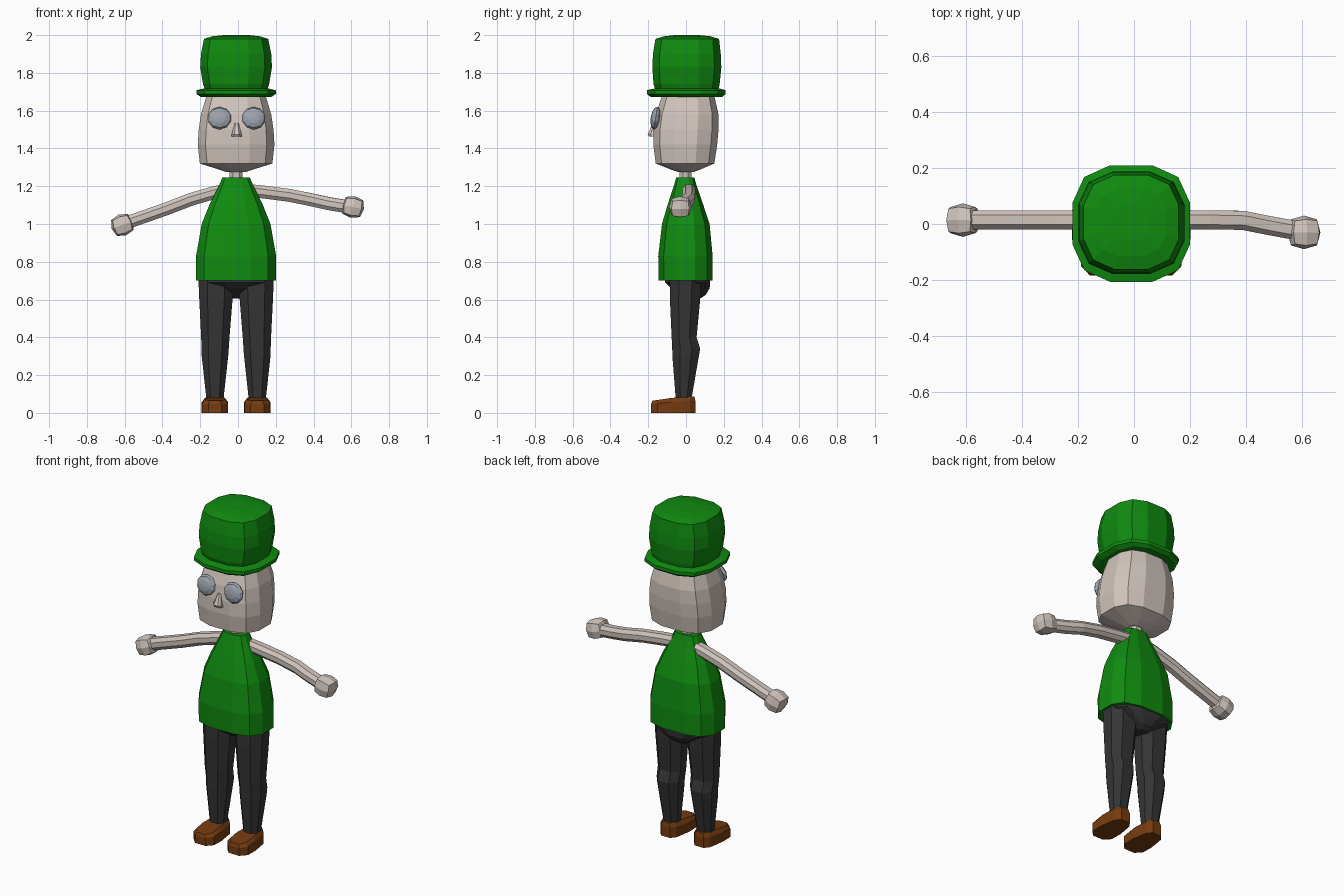
import bpy, bmesh
from mathutils import Vector, Matrix

if "Cube" in bpy.data.objects:
    bpy.data.objects.remove(bpy.data.objects["Cube"])


def material(name, rgb):
    m = bpy.data.materials.new(name)
    m.diffuse_color = (*rgb, 1)
    m.use_nodes = True
    m.node_tree.nodes["Principled BSDF"].inputs["Base Color"].default_value = m.diffuse_color
    return m


GREEN = material("green cloth", (0.005, 0.26, 0.005))
SKIN = material("pale skin", (0.64, 0.56, 0.51))
GREY = material("grey eye", (0.34, 0.37, 0.42))
DARK = material("charcoal", (0.035, 0.035, 0.036))
BROWN = material("brown leather", (0.18, 0.045, 0.005))
CX = -0.01  # body centre line

# Unit cross-sections: soft square with 12 sides, and octagon
SOFT = [(1, -.36), (1, .36), (.8, .8), (.36, 1), (-.36, 1), (-.8, .8),
        (-1, .36), (-1, -.36), (-.8, -.8), (-.36, -1), (.36, -1), (.8, -.8)]
OCT = [(1, -.42), (1, .42), (.5, 1), (-.5, 1), (-1, .42), (-1, -.42), (-.5, -1), (.5, -1)]


def finish(bm, name, mat):
    bmesh.ops.recalc_face_normals(bm, faces=bm.faces)
    me = bpy.data.meshes.new(name)
    bm.to_mesh(me)
    bm.free()
    me.materials.append(mat)
    ob = bpy.data.objects.new(name, me)
    bpy.context.collection.objects.link(ob)
    return ob


def skin_rings(rings, name, mat):
    """Bridge point rings and cap both ends."""
    bm = bmesh.new()
    loops = [[bm.verts.new(p) for p in r] for r in rings]
    for a, b in zip(loops, loops[1:]):
        for i in range(len(a)):
            j = (i + 1) % len(a)
            bm.faces.new((a[i], a[j], b[j], b[i]))
    bm.faces.new(loops[0])
    bm.faces.new(loops[-1])
    return finish(bm, name, mat)


def loft(name, mat, levels, section=SOFT, cx=CX):
    """Each level is (z, half width, y front, y back)."""
    rings = []
    for z, hx, y0, y1 in levels:
        rings.append([(cx + u * hx, (y0 + y1) / 2 + v * (y1 - y0) / 2, z) for u, v in section])
    return skin_rings(rings, name, mat)


def tube(name, mat, path, r):
    pts = [Vector(p) for p in path]
    rings = []
    for i, p in enumerate(pts):
        d = (pts[min(i + 1, len(pts) - 1)] - pts[max(i - 1, 0)]).normalized()
        side = d.cross(Vector((0, 0, 1))).normalized()
        up = side.cross(d)
        rings.append([p + side * u * r + up * v * r for u, v in OCT])
    return skin_rings(rings, name, mat)


def rounded_cube(name, mat, centre, half, tilt):
    """Cube cut once each way and pulled towards a ball."""
    bm = bmesh.new()
    bmesh.ops.create_cube(bm, size=2)
    bmesh.ops.subdivide_edges(bm, edges=bm.edges[:], cuts=1, use_grid_fill=True)
    for v in bm.verts:
        v.co = v.co.lerp(v.co.normalized(), 0.75) * half
    bm.transform(Matrix.Translation(centre) @ Matrix.Rotation(tilt, 4, 'Y'))
    return finish(bm, name, mat)


# Hat: brim and bulging crown
loft("hat_brim", GREEN, [(1.672, .185, -.185, .19), (1.688, .21, -.207, .21),
                         (1.708, .21, -.207, .21), (1.718, .17, -.165, .175)])
loft("hat_crown", GREEN, [(1.705, .163, -.16, .17), (1.74, .175, -.172, .178),
                          (1.83, .19, -.178, .187), (1.90, .186, -.175, .184),
                          (1.98, .17, -.162, .175), (1.994, .125, -.115, .128),
                          (2.0, .065, -.06, .07)])

# Head and neck
loft("head", SKIN, [(1.275, .05, -.04, .04), (1.29, .095, -.085, .08), (1.32, .192, -.16, .15),
                    (1.42, .203, -.173, .165), (1.50, .198, -.172, .172), (1.58, .186, -.16, .172),
                    (1.70, .15, -.12, .145)])
loft("neck", SKIN, [(1.21, .035, -.035, .03), (1.29, .035, -.035, .03)], OCT)

# Eyes: flattened balls
for x, name in ((-.097, "left_eye"), (.083, "right_eye")):
    bm = bmesh.new()
    bmesh.ops.create_uvsphere(bm, u_segments=10, v_segments=6, radius=1)
    bm.transform(Matrix.Translation((x, -.161, 1.56)) @ Matrix.Rotation(-.15, 4, 'X')
                 @ Matrix.Diagonal((.063, .026, .061, 1)) @ Matrix.Rotation(1.5708, 4, 'X'))
    finish(bm, name, GREY)

# Nose: small wedge
loft("nose", SKIN, [(1.462, .028, -.195, -.15), (1.475, .026, -.203, -.15),
                    (1.535, .010, -.175, -.145)], OCT, -.007)

# Shirt
loft("shirt", GREEN, [(.70, .212, -.145, .14), (.83, .212, -.147, .141), (1.0, .182, -.127, .125),
                      (1.10, .142, -.098, .092), (1.21, .088, -.062, .054),
                      (1.246, .073, -.052, .044)])

# Trousers: hips and two tapering legs
loft("hips", DARK, [(.605, .035, .0, .075), (.625, .065, -.03, .105), (.66, .125, -.08, .125),
                    (.69, .185, -.11, .128), (.72, .19, -.11, .128)])
for s, side in ((-1, "left"), (1, "right")):
    rings = []
    for z, off, hx, y0, y1 in ((.08, .112, .046, -.055, .03), (.30, .112, .070, -.072, .068),
                               (.34, .111, .072, -.073, .075), (.40, .110, .075, -.076, .056),
                               (.60, .107, .088, -.085, .075), (.72, .106, .094, -.085, .08)):
        rings.append([(CX + s * off + u * hx, (y0 + y1) / 2 + v * (y1 - y0) / 2, z)
                      for u, v in OCT])
    skin_rings(rings, side + "_leg", DARK)

    # Shoe: outline raised to a sloping, slightly narrower top
    outline = [(.030, .05), (-.030, .05), (-.054, .02), (-.070, -.08), (-.068, -.15),
               (-.035, -.185), (.035, -.185), (.068, -.15), (.070, -.08), (.054, .02)]
    cx = CX + s * .112
    top = [(x, y, .086 if y > -.05 else .086 + (y + .03) * .14) for x, y in outline]
    skin_rings([[(cx + x, y, 0) for x, y in outline],
                [(cx + x, y, z * .72) for x, y, z in top],
                [(cx + x * .76, -.05 + (y + .05) * .95, z) for x, y, z in top]],
               side + "_shoe", BROWN)

# Arms and hands
tube("left_arm", SKIN, [(-.06, .015, 1.18), (-.13, .015, 1.165), (-.25, .015, 1.13),
                        (-.38, .015, 1.08), (-.58, .015, 1.01)], .034)
tube("right_arm", SKIN, [(.03, .015, 1.18), (.13, .015, 1.17), (.27, .015, 1.152),
                         (.39, .013, 1.128), (.48, -.005, 1.108), (.59, -.025, 1.09)], .034)
rounded_cube("left_hand", SKIN, (-.612, .014, .995), Vector((.06, .06, .058)), -.35)
rounded_cube("right_hand", SKIN, (.608, -.03, 1.09), Vector((.06, .06, .058)), .2)
